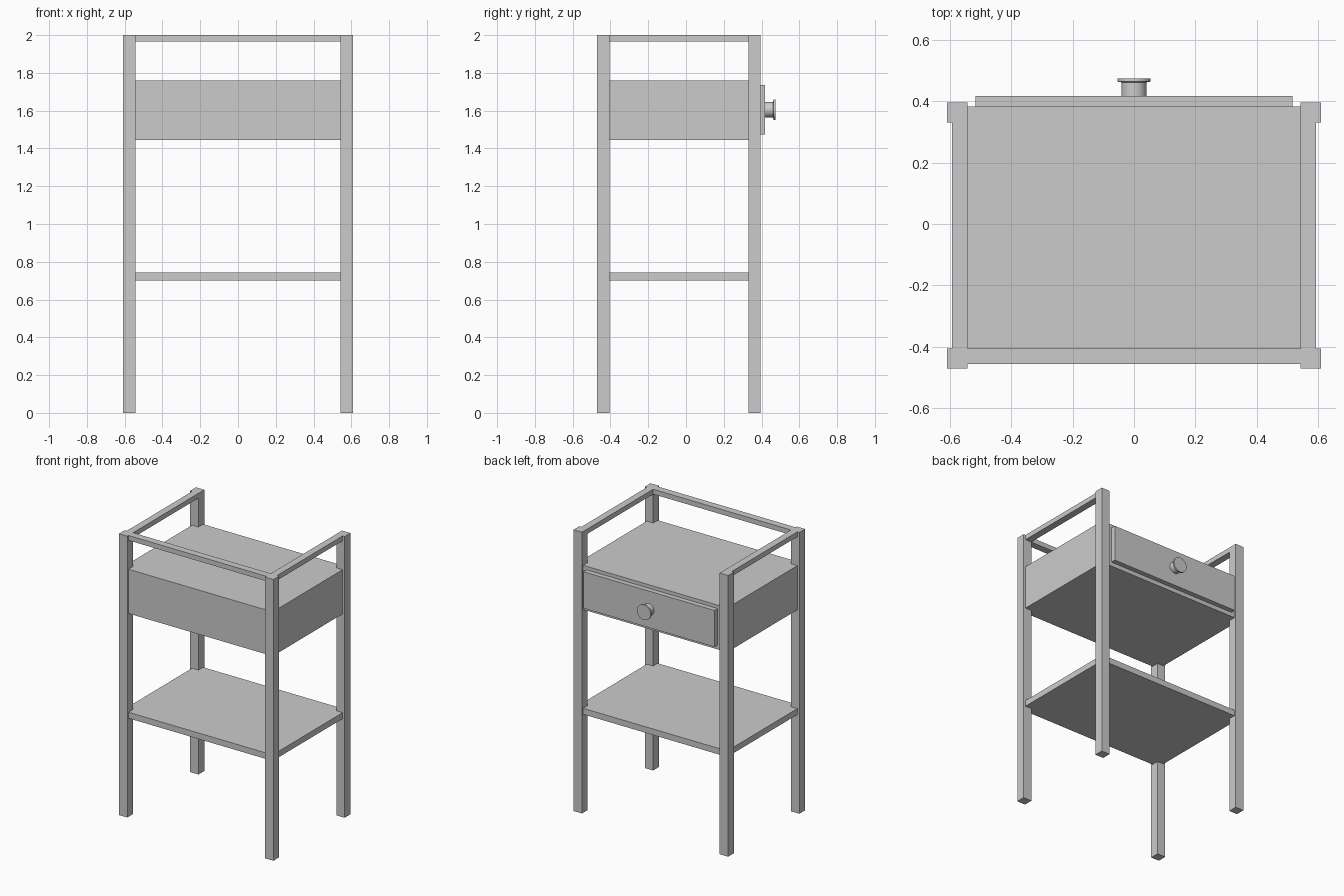
import bpy, bmesh, math
from mathutils import Matrix

if "Cube" in bpy.data.objects:
    bpy.data.objects.remove(bpy.data.objects["Cube"])


def box(name, x, y, z):
    """Box from (min, max) ranges on each axis."""
    bm = bmesh.new()
    bmesh.ops.create_cube(bm, size=1)
    for v in bm.verts:
        for i, (a, b) in enumerate((x, y, z)):
            v.co[i] = a if v.co[i] < 0 else b
    return finish(name, bm)


def finish(name, bm):
    bmesh.ops.recalc_face_normals(bm, faces=bm.faces)
    mesh = bpy.data.meshes.new(name)
    bm.to_mesh(mesh)
    bm.free()
    ob = bpy.data.objects.new(name, mesh)
    bpy.context.collection.objects.link(ob)
    return ob


def lathe(name, profile, centre, segments=32):
    """Spin (radius, y) points around the y axis."""
    bm = bmesh.new()
    verts = [bm.verts.new((r, y, 0)) for r, y in profile]
    edges = [bm.edges.new(p) for p in zip(verts, verts[1:])]
    bmesh.ops.spin(bm, geom=verts + edges, cent=(0, 0, 0), axis=(0, 1, 0),
                   angle=math.tau, steps=segments, use_duplicate=False)
    bmesh.ops.remove_doubles(bm, verts=bm.verts, dist=1e-5)
    bmesh.ops.transform(bm, matrix=Matrix.Translation(centre), verts=bm.verts)
    return finish(name, bm)


LEG_IN, LEG_OUT, SIDE = 0.542, 0.608, 0.592
FRONT, BACK = (-0.47, -0.405), (0.33, 0.395)

# Legs and side rails, left and right
for s, side in ((-1, "left"), (1, "right")):
    leg_x = sorted((s * LEG_IN, s * LEG_OUT))
    box(f"{side}_front_leg", leg_x, FRONT, (0, 2))
    box(f"{side}_back_leg", leg_x, BACK, (0, 2))
    box(f"{side}_rail", sorted((s * LEG_IN, s * SIDE)), (FRONT[1], BACK[0]), (1.965, 2))

# Long rail joining the two legs opposite the drawer
box("long_rail", (-LEG_IN, LEG_IN), (-0.456, -0.405), (1.965, 2))

# Drawer case and lower shelf
box("drawer_case", (-SIDE, SIDE), (-0.456, 0.382), (1.445, 1.76))
box("lower_shelf", (-SIDE, SIDE), (-0.456, 0.382), (0.70, 0.743))

# Drawer front and its round knob
box("drawer_front", (-0.515, 0.515), (0.375, 0.417), (1.475, 1.735))
knob = lathe("drawer_knob", [(0, 0.41), (0.041, 0.41), (0.041, 0.461), (0.054, 0.463),
                             (0.054, 0.474), (0, 0.474)], (0, 0, 1.605))
bpy.context.view_layer.objects.active = knob
knob.select_set(True)
bpy.ops.object.shade_smooth_by_angle()
